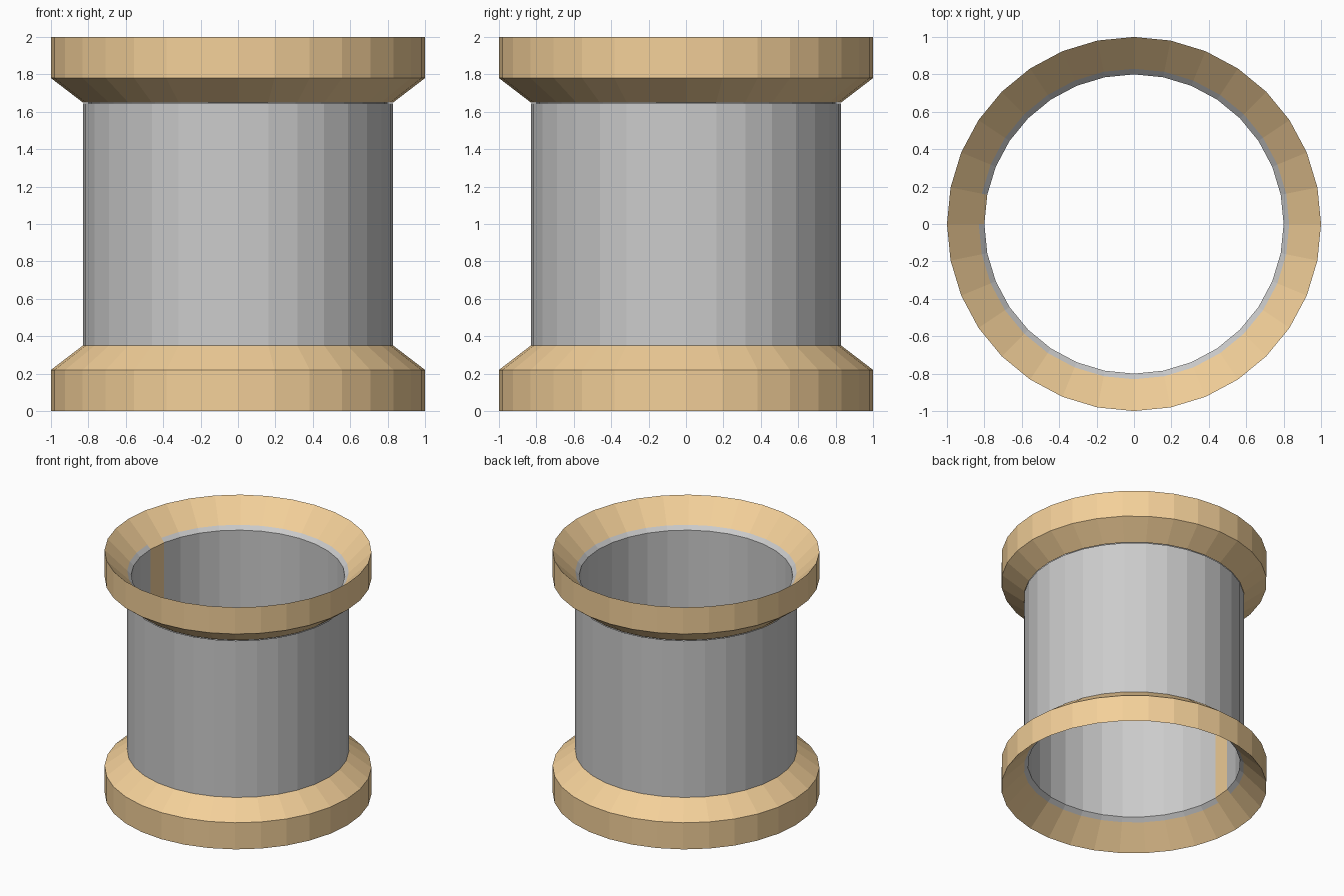
import bpy
from math import cos, sin, tau

if "Cube" in bpy.data.objects:
    bpy.data.objects.remove(bpy.data.objects["Cube"])

SIDES = 32
orange = bpy.data.materials.new("orange")
orange.diffuse_color = (0.9, 0.63, 0.32, 1)
orange.use_nodes = True
orange.node_tree.nodes["Principled BSDF"].inputs["Base Color"].default_value = orange.diffuse_color


def lathe(name, profiles, mat=None, first=0, count=SIDES):
    """Spin (radius, z) profiles over the given sectors; flat faces."""
    full = count == SIDES
    steps = count if full else count + 1
    verts, faces = [], []
    for prof in profiles:
        base, n = len(verts), len(prof)
        for i in range(steps):
            a = tau * (first + i) / SIDES
            verts += [(r * cos(a), r * sin(a), z) for r, z in prof]
        for i in range(count):
            p, q = base + i * n, base + (i + 1) % steps * n
            faces += [(p + j, q + j, q + j + 1, p + j + 1) for j in range(n - 1)]
    mesh = bpy.data.meshes.new(name)
    mesh.from_pydata(verts, [], faces)
    if mat:
        mesh.materials.append(mat)
    obj = bpy.data.objects.new(name, mesh)
    bpy.context.collection.objects.link(obj)
    return obj


outer = [(0.83, 0.35), (0.83, 1.645)]
inner = [(0.83, 1.83), (0.8, 1.8), (0.8, 0.2), (0.83, 0.17)]
flange = [(0.83, 0.17), (1, 0), (1, 0.22), (0.83, 0.35)]

# Tube: outer wall, and inner wall with one sector left out
lathe("tube_outer_wall", [outer])
lathe("tube_inner_wall", [inner], None, 16, SIDES - 1)
# Orange strip filling that sector, just behind the -x axis
lathe("inner_strip", [inner], orange, 15, 1)
# Flared end collars, the top one mirrored
lathe("bottom_collar", [flange], orange)
lathe("top_collar", [[(r, 2 - z) for r, z in reversed(flange)]], orange)
